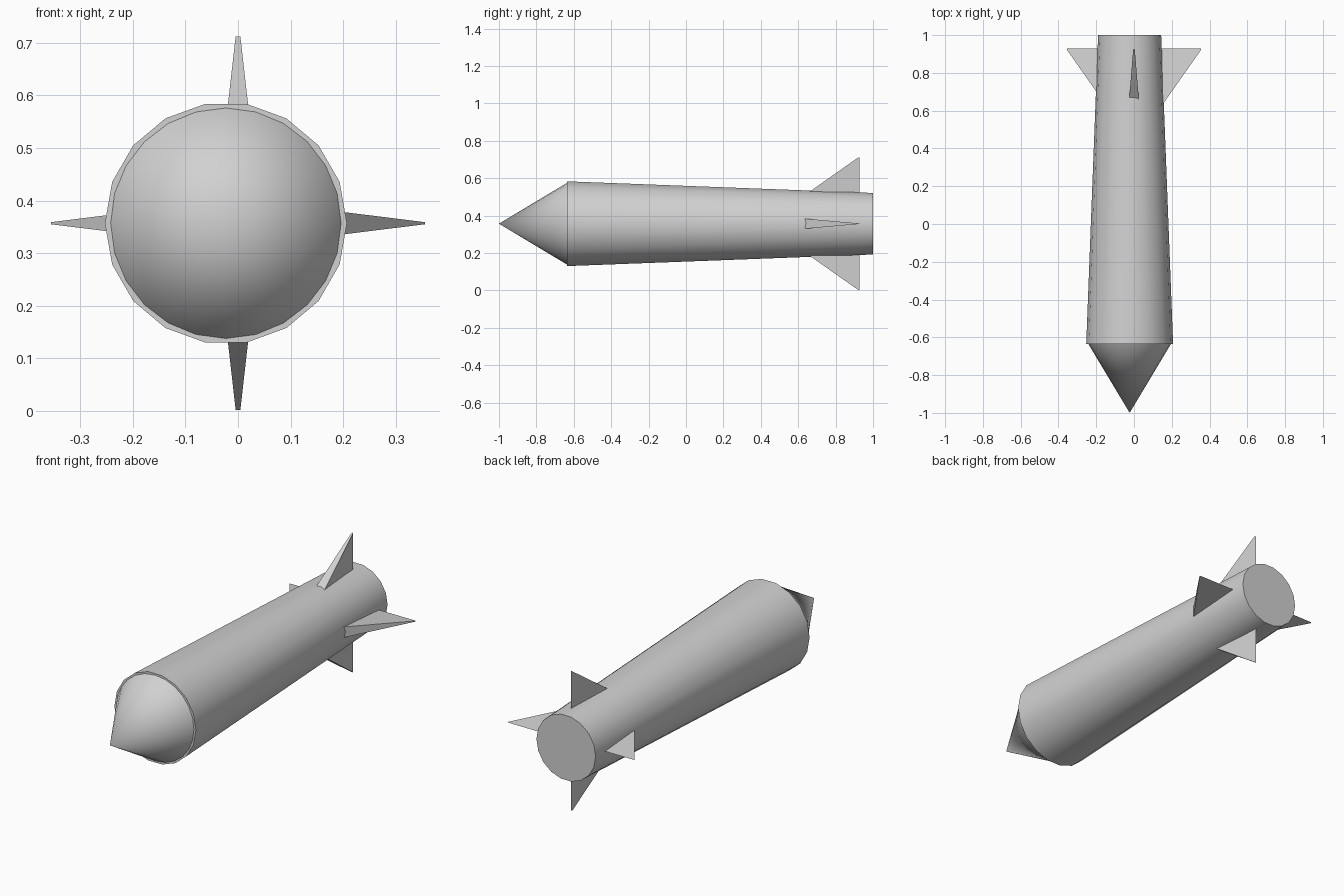
import bpy, bmesh, math
from mathutils import Matrix, Vector

cube = bpy.data.objects.get("Cube")
if cube:
    bpy.data.objects.remove(cube, do_unlink=True)

AXIS_X, AXIS_Z = -0.023, 0.357   # hull axis, slightly off the fin axis

grey = bpy.data.materials.new("light_grey")
grey.use_nodes = True
colour = (0.64, 0.64, 0.64, 1)
grey.diffuse_color = colour
grey.node_tree.nodes["Principled BSDF"].inputs["Base Color"].default_value = colour


def finish(name, bm, smooth):
    bmesh.ops.recalc_face_normals(bm, faces=bm.faces)
    mesh = bpy.data.meshes.new(name)
    bm.to_mesh(mesh)
    bm.free()
    mesh.materials.append(grey)
    obj = bpy.data.objects.new(name, mesh)
    bpy.context.collection.objects.link(obj)
    if smooth:
        bpy.ops.object.select_all(action='DESELECT')
        obj.select_set(True)
        bpy.context.view_layer.objects.active = obj
        bpy.ops.object.shade_smooth_by_angle(angle=math.radians(35))
    return obj


def turned_part(name, sides, y_front, r_front, y_back, r_back):
    """Cone or tapered cylinder lying along y, with a corner at +x."""
    bm = bmesh.new()
    rings = []
    for y, r in ((y_front, r_front), (y_back, r_back)):
        if r == 0:
            rings.append([bm.verts.new((AXIS_X, y, AXIS_Z))])
            continue
        ring = []
        for i in range(sides):
            a = math.tau * i / sides
            ring.append(bm.verts.new((AXIS_X + r * math.cos(a), y, AXIS_Z + r * math.sin(a))))
        bm.faces.new(ring)
        rings.append(ring)
    front, back = rings
    for i in range(sides):
        j = (i + 1) % sides
        if len(front) == 1:
            bm.faces.new((front[0], back[i], back[j]))
        else:
            bm.faces.new((front[i], front[j], back[j], back[i]))
    return finish(name, bm, True)


def fin(name, angle, tip_half, base_half):
    """Wedge with a blunt swept leading face and a sharp trailing edge."""
    bm = bmesh.new()
    trail, tip_r, base_r = 0.928, 0.355, 0.13
    levels = []
    for r, half, lead in ((base_r, base_half, 0.602), (tip_r, tip_half, 0.922)):
        levels.append([bm.verts.new(p) for p in ((-half, lead, r), (half, lead, r), (0, trail, r))])
    base, tip = levels
    bm.faces.new(base)
    bm.faces.new(tip)
    for i in range(3):
        j = (i + 1) % 3
        bm.faces.new((base[i], base[j], tip[j], tip[i]))
    place = Matrix.Translation(Vector((0, 0, AXIS_Z))) @ Matrix.Rotation(angle, 4, 'Y')
    bmesh.ops.transform(bm, matrix=place, verts=bm.verts)
    return finish(name, bm, False)


# Hull and nose
turned_part("body", 18, -0.635, 0.23, 1.0, 0.167)
turned_part("nose_cone", 24, -1.0, 0, -0.635, 0.219)

# Four tail fins
for i, side in enumerate(("top", "left", "bottom", "right")):
    upright = i % 2 == 0
    fin(side + "_fin", i * math.pi / 2, 0.0045 if upright else 0.002, 0.03)
